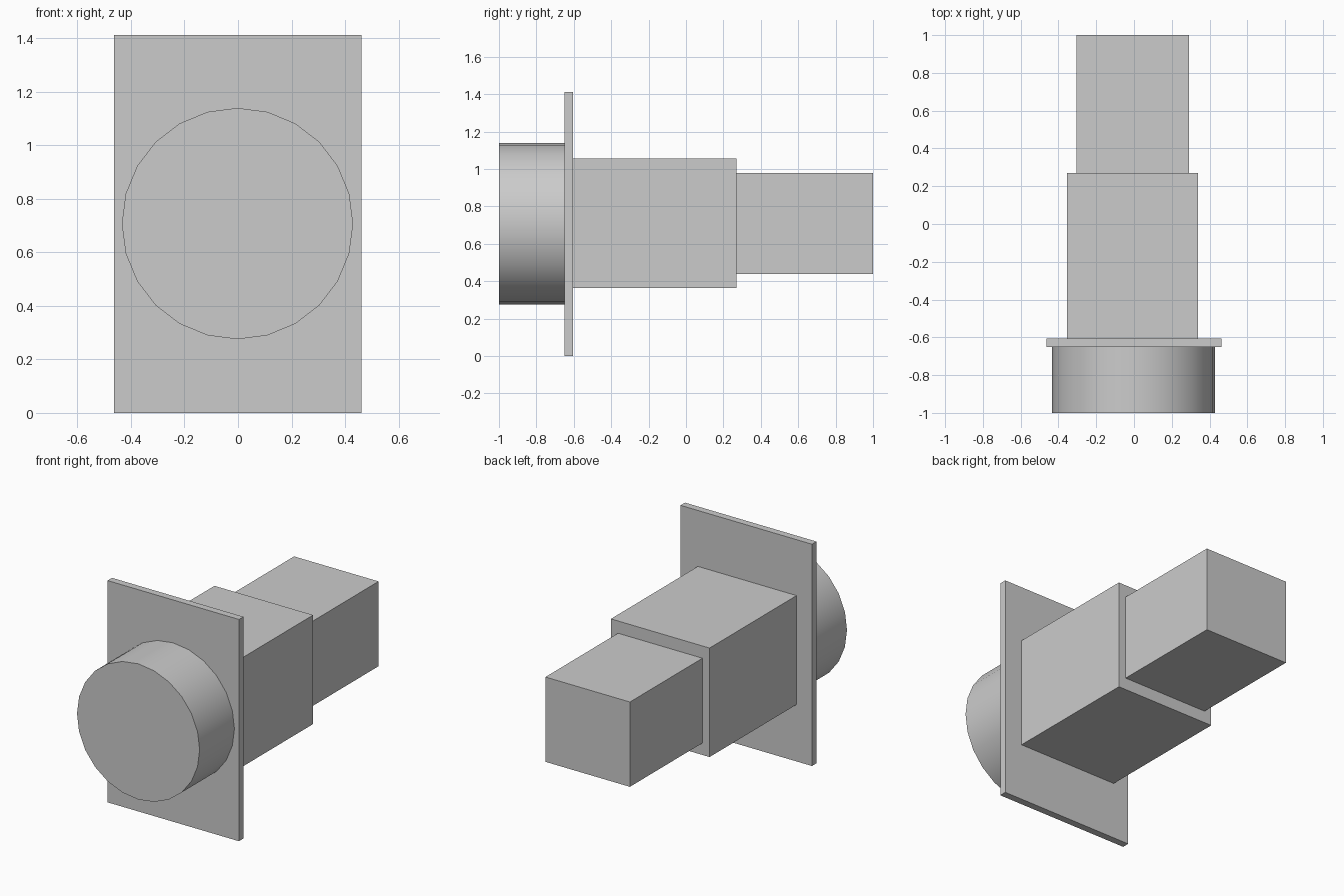
import bpy
import bmesh
from math import pi, radians
from mathutils import Matrix

if "Cube" in bpy.data.objects:
    bpy.data.objects.remove(bpy.data.objects["Cube"])

CZ = 0.707  # height of the shared axis


def box(name, x, y, z):
    """Box spanning the given (min, max) ranges."""
    bm = bmesh.new()
    bmesh.ops.create_cube(bm, size=1)
    size = [b - a for a, b in (x, y, z)]
    mid = [(a + b) / 2 for a, b in (x, y, z)]
    bmesh.ops.scale(bm, vec=size, verts=bm.verts)
    return finish(name, bm, mid)


def finish(name, bm, location):
    mesh = bpy.data.meshes.new(name)
    bm.to_mesh(mesh)
    bm.free()
    obj = bpy.data.objects.new(name, mesh)
    obj.location = location
    bpy.context.collection.objects.link(obj)
    return obj


# Round knob at the front, 24 sides with a point at the top
bm = bmesh.new()
bmesh.ops.create_cone(bm, cap_ends=True, segments=24, radius1=0.432,
                      radius2=0.432, depth=0.35,
                      matrix=Matrix.Rotation(pi / 2, 4, 'X'))
knob = finish("front_knob", bm, (-0.002, -0.825, CZ))
bpy.context.view_layer.objects.active = knob
knob.select_set(True)
bpy.ops.object.shade_smooth_by_angle(angle=radians(30))

# Thin upright plate and the two stepped housings behind it
box("mounting_plate", (-0.464, 0.462), (-0.65, -0.605), (0, 1.412))
box("main_housing", (-0.355, 0.34), (-0.605, 0.27), (0.362, 1.056))
box("rear_housing", (-0.305, 0.29), (0.27, 1.0), (0.438, 0.978))

# Inward-facing panel lying on the rear face
bm = bmesh.new()
bmesh.ops.create_grid(bm, x_segments=1, y_segments=1, size=0.5,
                      matrix=Matrix.Rotation(pi / 2, 4, 'X'))
bmesh.ops.scale(bm, vec=(0.395, 1, 0.288), verts=bm.verts)
finish("rear_panel", bm, (-0.007, 1.0003, 0.712))
